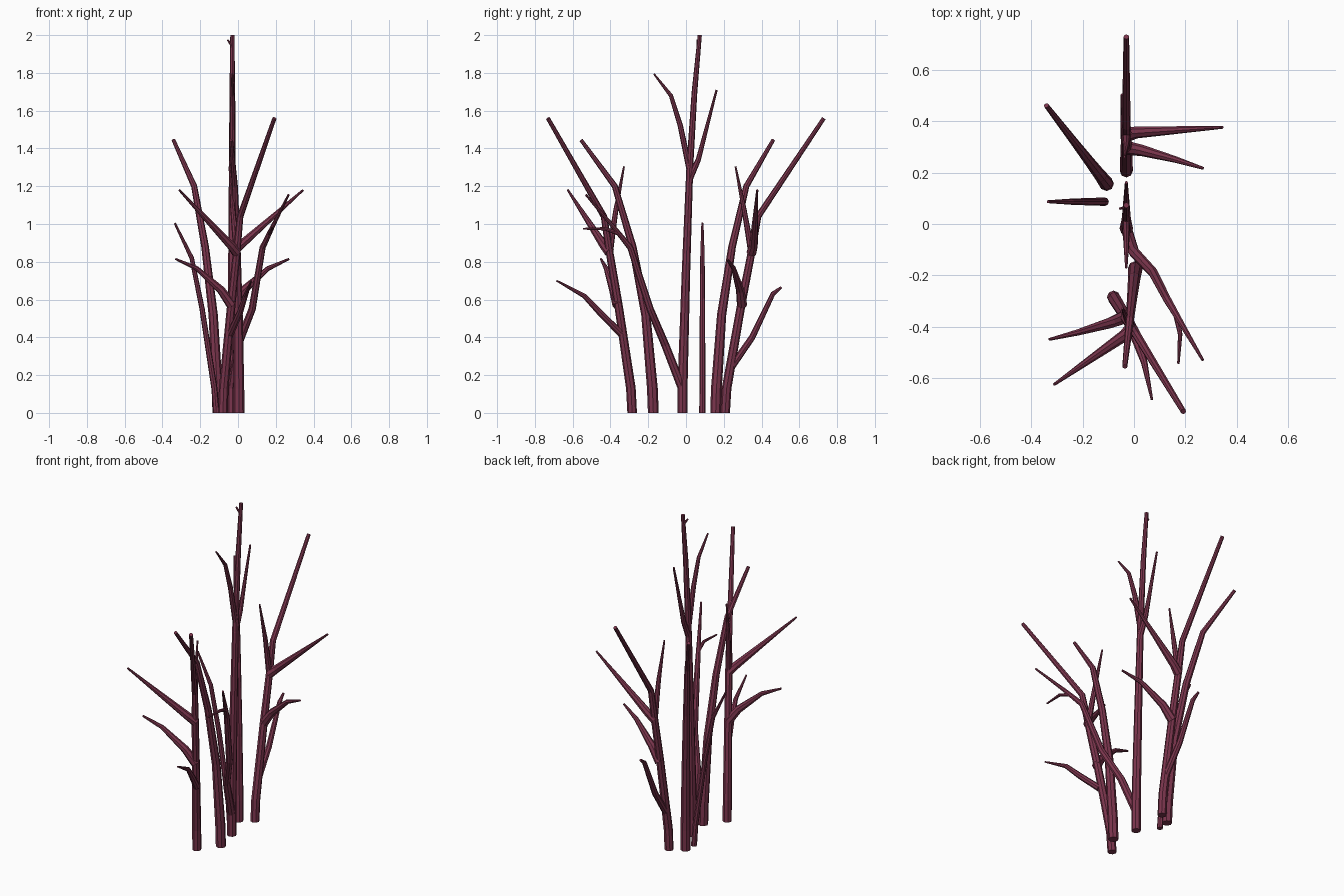
import bpy, bmesh, math
from mathutils import Vector

SIDES = 8
bark = bpy.data.materials.new("dark_red_bark")
bark.diffuse_color = (0.2, 0.036, 0.075, 1)


def tube(bm, pts):
    """Tapered tube through (x, y, z, radius) points, capped at both ends."""
    ps = [Vector(p[:3]) for p in pts]
    rings = []
    prev = (ps[1] - ps[0]).normalized()
    if ps[0].z == 0:
        prev = Vector((0, 0, 1))          # flat cut on the ground
    u = prev.orthogonal().normalized()
    for i, p in enumerate(ps):
        if i == 0:
            t = prev
        else:
            a = (p - ps[i - 1]).normalized()
            b = (ps[i + 1] - p).normalized() if i < len(ps) - 1 else a
            t = (a + b).normalized()
        u = prev.rotation_difference(t) @ u
        v = t.cross(u)
        prev = t
        r = pts[i][3] * 1.04 + .0005
        ring = []
        for k in range(SIDES):
            a = 2 * math.pi * k / SIDES
            ring.append(bm.verts.new(p + r * (math.cos(a) * u + math.sin(a) * v)))
        rings.append(ring)
    for lo, hi in zip(rings, rings[1:]):
        for k in range(SIDES):
            j = (k + 1) % SIDES
            bm.faces.new((lo[k], lo[j], hi[j], hi[k]))
    bm.faces.new(rings[0][::-1])
    bm.faces.new(rings[-1])


def plant(name, tubes, base=(0, 0), lean=(0, 1)):
    """Local axes: x = right of the lean direction, y = along the lean."""
    d = Vector(lean).normalized()
    bm = bmesh.new()
    for pts in tubes:
        tube(bm, [(base[0] + x * d.y + y * d.x, base[1] - x * d.x + y * d.y, z, r)
                  for x, y, z, r in pts])
    me = bpy.data.meshes.new(name)
    bm.to_mesh(me)
    bm.free()
    me.materials.append(bark)
    ob = bpy.data.objects.new(name, me)
    bpy.context.collection.objects.link(ob)


# Outer branched stem: trunk, two side branches, one upright twig
outer = [
    [(0, 0, 0, .024), (0, .008, .13, .024), (0, .085, .57, .021),
     (0, .14, .85, .019), (0, .175, 1.04, .016), (0, .523, 1.56, .010)],
    [(0, .14, .85, .026), (.04, .15, .885, .022), (.375, .17, 1.18, .005)],
    [(0, .09, .57, .026), (.06, .08, .65, .021), (.19, .045, .765, .012),
     (.30, .01, .815, .005)],
    [(0, .14, .85, .017), (0, .10, 1.08, .012), (-.007, .055, 1.305, .004)],
]
plant("outer_stem_back", outer, (-.03, .207), (0, 1))
plant("outer_stem_front", outer, (-.08, -.285), (.52, -.85))

# Plain bending stem used twice
bend = [[(0, 0, 0, .027), (0, .005, .13, .027), (0, .04, .52, .023),
         (0, .11, .88, .019), (0, .205, 1.2, .015), (0, .385, 1.445, .009)]]
plant("bent_stem_back", bend, (-.107, .157), (-.235, .305))
plant("bent_stem_front", bend, (.005, -.173), (-.04, -.375))

# Thin short stem
plant("thin_stem", [[(0, 0, 0, .016), (0, .01, .13, .015), (0, .075, .55, .013),
                     (0, .13, .82, .011), (0, .22, 1.005, .005)]],
      (-.115, .087), (-1, 0))

# Tall centre stem with two upper branches and a tiny tip twig
plant("centre_stem", [
    [(-.03, -.018, 0, .025), (-.03, -.018, .15, .025), (-.03, 0, .75, .021),
     (-.03, .02, 1.3, .017), (-.03, .045, 1.7, .014), (-.03, .073, 2.0, .010)],
    [(-.03, .02, 1.28, .015), (-.03, -.03, 1.52, .013), (-.03, -.08, 1.68, .010),
     (-.03, -.17, 1.795, .004)],
    [(-.03, .015, 1.23, .017), (-.03, .065, 1.34, .013), (-.03, .162, 1.71, .005)],
    [(-.03, .065, 1.94, .007), (-.055, .060, 1.975, .004)],
])

# Low side branches
plant("low_centre_branch", [
    [(-.03, -.02, .13, .022), (0, -.11, .36, .020), (.075, -.19, .55, .018),
     (.13, -.295, .875, .015), (.18, -.38, .98, .011), (.268, -.53, 1.155, .005)],
    [(.165, -.355, .95, .011), (.18, -.43, .975, .008), (.173, -.545, .975, .004)],
])
plant("low_front_branch", [
    [(-.04, -.345, .42, .018), (.01, -.455, .53, .016), (.04, -.54, .62, .012),
     (.07, -.685, .70, .004)]])
plant("low_back_branch", [
    [(-.03, .225, .22, .018), (-.035, .35, .40, .016), (-.04, .46, .63, .012),
     (-.045, .505, .665, .006)]])
